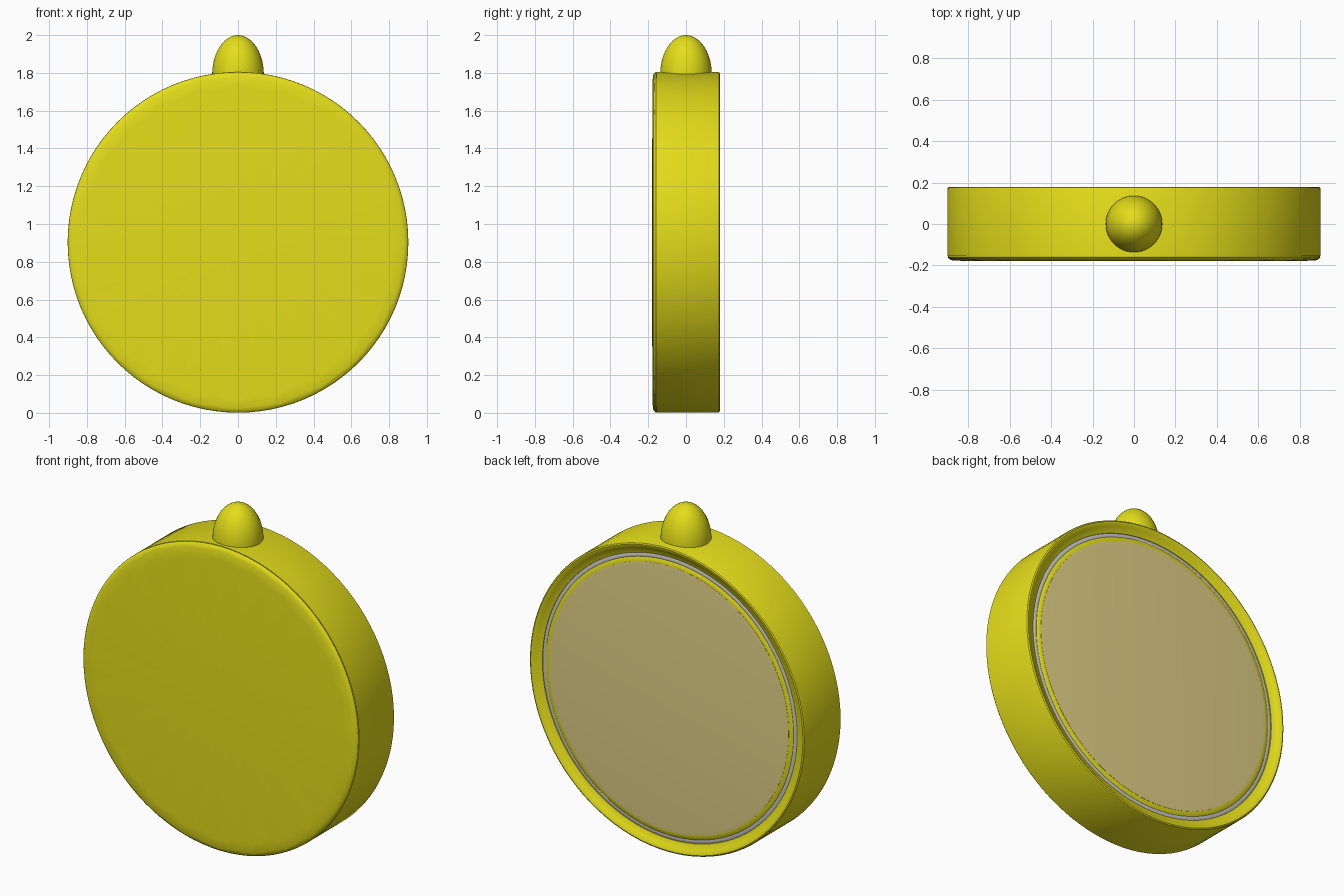
import bpy, bmesh
from math import sin, cos, pi

if "Cube" in bpy.data.objects:
    bpy.data.objects.remove(bpy.data.objects["Cube"])

CENTRE_Z = 0.903
SEGMENTS = 96


def material(name, colour):
    m = bpy.data.materials.new(name)
    m.diffuse_color = (*colour, 1)
    m.use_nodes = True
    m.node_tree.nodes["Principled BSDF"].inputs["Base Color"].default_value = m.diffuse_color
    return m


yellow = material("yellow", (0.78, 0.73, 0.01))
tan = material("tan", (0.76, 0.64, 0.24))


def finish(ob, mat, angle=35):
    if mat:
        ob.data.materials.append(mat)
    bpy.ops.object.select_all(action='DESELECT')
    ob.select_set(True)
    bpy.context.view_layer.objects.active = ob
    bpy.ops.object.shade_smooth_by_angle(angle=angle * pi / 180)


def lathe(name, profile, mat=None, closed=False, angle=35):
    """Spin (radius, y, ripple) points about the y axis; radius 0 is a pole."""
    bm = bmesh.new()
    rings = []
    for r, y, *ripple in profile:
        if r == 0:
            rings.append([bm.verts.new((0, y, CENTRE_Z))] * SEGMENTS)
            continue
        ring = []
        for i in range(SEGMENTS):
            a = 2 * pi * i / SEGMENTS
            rr = r + (ripple[0] * cos(pi * i / 2) if ripple else 0)
            ring.append(bm.verts.new((rr * cos(a), y, CENTRE_Z + rr * sin(a))))
        rings.append(ring)
    pairs = list(zip(rings, rings[1:]))
    if closed:
        pairs.append((rings[-1], rings[0]))
    for a, b in pairs:
        for i in range(SEGMENTS):
            j = (i + 1) % SEGMENTS
            bm.faces.new(list(dict.fromkeys((a[i], a[j], b[j], b[i]))))
    bmesh.ops.recalc_face_normals(bm, faces=bm.faces)
    me = bpy.data.meshes.new(name)
    bm.to_mesh(me)
    bm.free()
    ob = bpy.data.objects.new(name, me)
    bpy.context.collection.objects.link(ob)
    finish(ob, mat, angle)


# Round case with a dished lip at the back
lathe("case", [(0, -0.155), (0.902, -0.155), (0.902, 0.168), (0.899, 0.176),
               (0.892, 0.180), (0.882, 0.178), (0.868, 0.168), (0.852, 0.158),
               (0.835, 0.152), (0.832, 0.135), (0, 0.135)], yellow)

# Front cover with a softly faceted rounded edge
lathe("front_cover", [(0, -0.154), (0.898, -0.154), (0.901, -0.160),
                      (0.893, -0.169), (0.876, -0.175, 0.006),
                      (0.82, -0.178, 0.012), (0, -0.180)], yellow, angle=50)

# Grey ring in the groove around the back panel
lathe("groove_ring", [(0.800 + 0.019 * (1 + cos(2 * pi * k / 10)),
                       0.143 + 0.010 * sin(2 * pi * k / 10)) for k in range(10)],
      closed=True)

# Back panel: bevelled yellow border and tan face
lathe("panel_border", [(0, 0.136), (0.818, 0.136), (0.816, 0.150),
                       (0.805, 0.157), (0.785, 0.160), (0, 0.160)], yellow)
lathe("panel_face", [(0, 0.150), (0.786, 0.150), (0.786, 0.161),
                     (0.765, 0.163), (0, 0.163)], tan)

# Egg-shaped knob on top
bpy.ops.mesh.primitive_uv_sphere_add(segments=48, ring_count=24, radius=1,
                                     location=(0, 0, 1.79))
knob = bpy.context.object
knob.name = "top_knob"
knob.scale = (0.137, 0.137, 0.21)
finish(knob, yellow)
